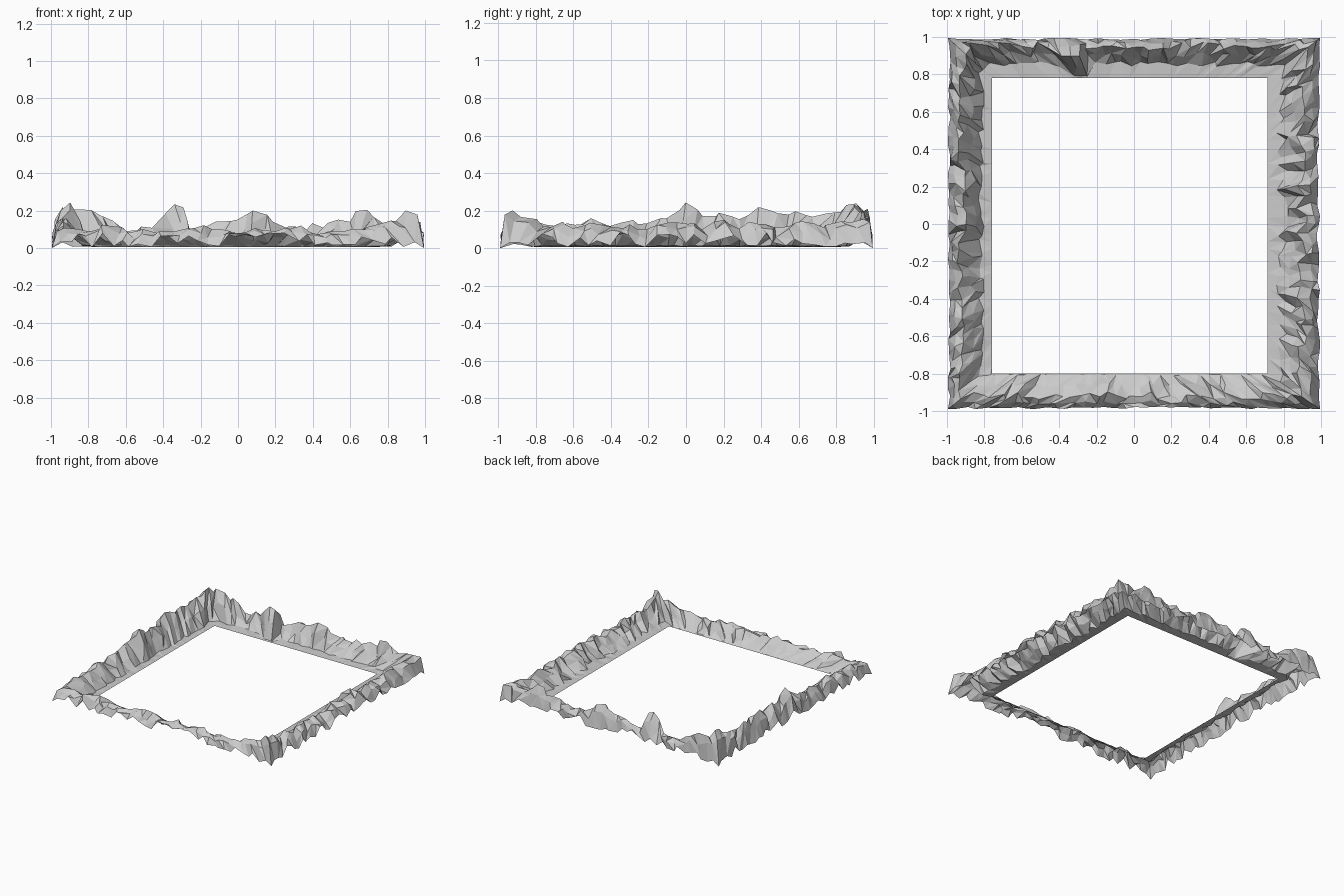
import bpy, bmesh, random
from mathutils import Vector

if "Cube" in bpy.data.objects:
    bpy.data.objects.remove(bpy.data.objects["Cube"])

random.seed(11)
R = random.uniform

# Inner opening and outer border corners, counter-clockwise from front left
inner = [Vector(p) for p in ((-.76, -.80), (.715, -.80), (.715, .78), (-.76, .78))]
outer = [Vector(p) for p in ((-.995, -.99), (.995, -.99), (.995, .995), (-.995, .995))]

# Per side: ridge heights (cm) corner to corner, foot, ridge position, foot jitter
sides = [
    ([10, 12, 10, 12, 9, 11, 8, 10, 12, 9, 8, 11, 9, 12, 10, 8, 11, 9, 12, 15, 18], .04, .62, .02),   # front
    ([18, 19, 12, 14, 11, 13, 10, 12, 10, 13, 14, 11, 15, 12, 14, 12, 15, 13, 12, 15, 14], .28, .64, .12),  # right
    ([12, 17, 13, 22, 16, 12, 13, 10, 14, 21, 16, 13, 9, 11, 13, 11, 11, 16, 21, 17, 26], .36, .80, .07),  # back
    ([25, 24, 19, 16, 19, 17, 21, 16, 19, 17, 24, 17, 13, 15, 12, 15, 12, 13, 13, 12, 10], .24, .68, .07),  # left
]
N = 38


def height(values, t):
    f = t * (len(values) - 1)
    i = min(int(f), len(values) - 2)
    return (values[i] + (values[i + 1] - values[i]) * (f - i)) / 100


bm = bmesh.new()
columns = []
for k, (values, foot, ridge, jitter) in enumerate(sides):
    a0, a1 = inner[k], inner[(k + 1) % 4]
    b0, b1 = outer[k], outer[(k + 1) % 4]
    along = (b1 - b0).normalized()
    for i in range(N):
        t = i / N
        u = .5 + (t - .5) * .94          # true position of the ridge along the side
        near_corner = i < 3 or i > N - 3
        h = height(values, u) + R(-.02, .015)
        foot_here = max(foot + R(-jitter, jitter), .03)
        ridge_here = ridge + R(-.11, .11)
        # Lone peak that spills inward on the back strip
        if k == 2 and abs(u - .665) < .035:
            h, foot_here, ridge_here = .25 - abs(u - .665) * 2, .06, .55
        # Ragged outer rim, dropping to the ground at the corners
        if i == 0:
            edge = 0
        elif near_corner:
            edge = R(.005, .04)
        else:
            edge = random.choice((R(.005, .03), R(.03, .085)))
        shoulder = h * .62 + edge * .38 + R(-.025, .025)
        if near_corner:
            shoulder = h * R(.75, .9)
        mid = (foot_here + ridge_here) / 2
        rows = [(0, .006), (foot_here, R(.008, .016)),
                (mid + R(-.07, .07), h * R(.35, .68)), (ridge_here, h),
                (ridge_here * .45 + .55 + R(-.04, .04), shoulder),
                (1 - R(0, .06) * (i > 0), edge)]
        col = []
        for j, (s, z) in enumerate(rows):
            p = a0.lerp(a1, t).lerp(b0.lerp(b1, t), s)
            if j > 0 and i > 0:
                p = p + along * R(-.018, .018)
            col.append(bm.verts.new((p.x, p.y, z)))
        columns.append(col)

# Skin the closed ring with randomly split triangles
for c, col in enumerate(columns):
    nxt = columns[(c + 1) % len(columns)]
    for j in range(len(col) - 1):
        a, b, d, e = col[j], col[j + 1], nxt[j + 1], nxt[j]
        if random.random() < .5:
            tris = ((a, d, b), (a, e, d))
        else:
            tris = ((a, e, b), (e, d, b))
        for tri in tris:
            bm.faces.new(tri)
for f in bm.faces:
    f.normal_update()
    if f.normal.z < 0:
        f.normal_flip()

mesh = bpy.data.meshes.new("mountain_border")
bm.to_mesh(mesh)
bm.free()
bpy.context.collection.objects.link(bpy.data.objects.new("mountain_border", mesh))
